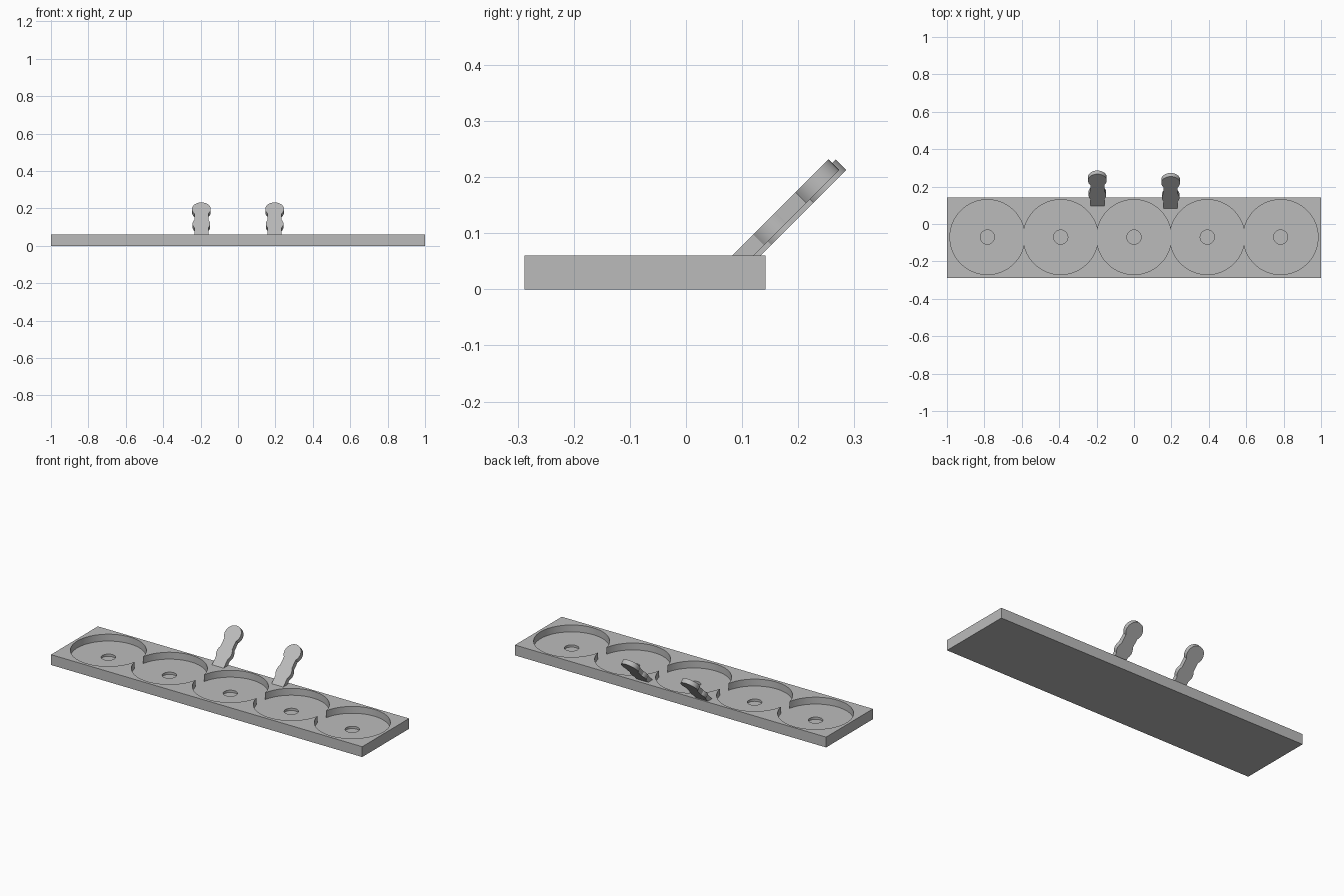
import bpy, bmesh, math
from mathutils import Matrix, Vector

cube = bpy.data.objects.get("Cube")
if cube:
    bpy.data.objects.remove(cube, do_unlink=True)

# One grey plastic for everything
grey = bpy.data.materials.new("grey_plastic")
grey.use_nodes = True
colour = (0.5, 0.5, 0.5, 1)
grey.diffuse_color = colour
grey.node_tree.nodes["Principled BSDF"].inputs["Base Color"].default_value = colour

TOP, FLOOR, HOLE_FLOOR = 0.06, 0.02, 0.007
POCKET_Y, SPACING = -0.07, 0.392


def add_object(name, bm):
    bmesh.ops.recalc_face_normals(bm, faces=bm.faces)
    mesh = bpy.data.meshes.new(name)
    bm.to_mesh(mesh)
    bm.free()
    mesh.materials.append(grey)
    obj = bpy.data.objects.new(name, mesh)
    bpy.context.collection.objects.link(obj)
    return obj


def select_only(obj):
    bpy.ops.object.select_all(action="DESELECT")
    obj.select_set(True)
    bpy.context.view_layer.objects.active = obj


def smooth(obj):
    select_only(obj)
    bpy.ops.object.shade_smooth_by_angle(angle=math.radians(25))


def cut_cylinder(target, x, radius, bottom):
    """Bore a round recess from above the tray down to the given height."""
    bm = bmesh.new()
    height = 0.2 - bottom
    bmesh.ops.create_cone(bm, cap_ends=True, segments=96, radius1=radius, radius2=radius,
                          depth=height,
                          matrix=Matrix.Translation((x, POCKET_Y, bottom + height / 2)))
    cutter = add_object("recess_cutter", bm)
    cutter.hide_render = True
    mod = target.modifiers.new("recess", "BOOLEAN")
    mod.operation, mod.solver, mod.object = "DIFFERENCE", "EXACT", cutter
    select_only(target)
    bpy.ops.object.modifier_apply(modifier=mod.name)
    bpy.data.objects.remove(cutter, do_unlink=True)


# Tray slab with five overlapping round pockets, each with a small centre hole
bm = bmesh.new()
bmesh.ops.create_cube(bm, size=1, matrix=Matrix.Translation((0, -0.073, TOP / 2))
                      @ Matrix.Diagonal((2, 0.43, TOP, 1)))
tray = add_object("tray", bm)
for i in range(-2, 3):
    cut_cylinder(tray, i * SPACING, 0.2, FLOOR)
for i in range(-2, 3):
    cut_cylinder(tray, i * SPACING, 0.038, HOLE_FLOOR)
smooth(tray)


# Leaning pegs: a flat stem with two round lobes, tilted back 45 degrees
def peg_outline(half_stem=0.0375, low=(0.082, 0.047), high=(0.193, 0.05)):
    side = [(half_stem, -0.03)]
    for (centre, radius), last in ((low, False), (high, True)):
        start = -math.acos(half_stem / radius)
        end = math.pi / 2 if last else -start
        for k in range(17):
            a = start + (end - start) * k / 16
            side.append((radius * math.cos(a), centre + radius * math.sin(a)))
    return side + [(-x, u) for x, u in reversed(side[:-1])]


def add_peg(name, x, y):
    tilt = Matrix.Translation((x, y, TOP)) @ Matrix.Rotation(math.radians(45), 4, "X")
    bm = bmesh.new()
    face = bm.faces.new([bm.verts.new((px, u, 0)) for px, u in peg_outline()])
    out = bmesh.ops.extrude_face_region(bm, geom=[face])
    verts = [v for v in out["geom"] if isinstance(v, bmesh.types.BMVert)]
    bmesh.ops.translate(bm, verts=verts, vec=Vector((0, 0, -0.027)))
    bm.transform(tilt)
    smooth(add_object(name, bm))


add_peg("right_peg", -SPACING / 2, 0.095)
add_peg("left_peg", SPACING / 2, 0.082)
